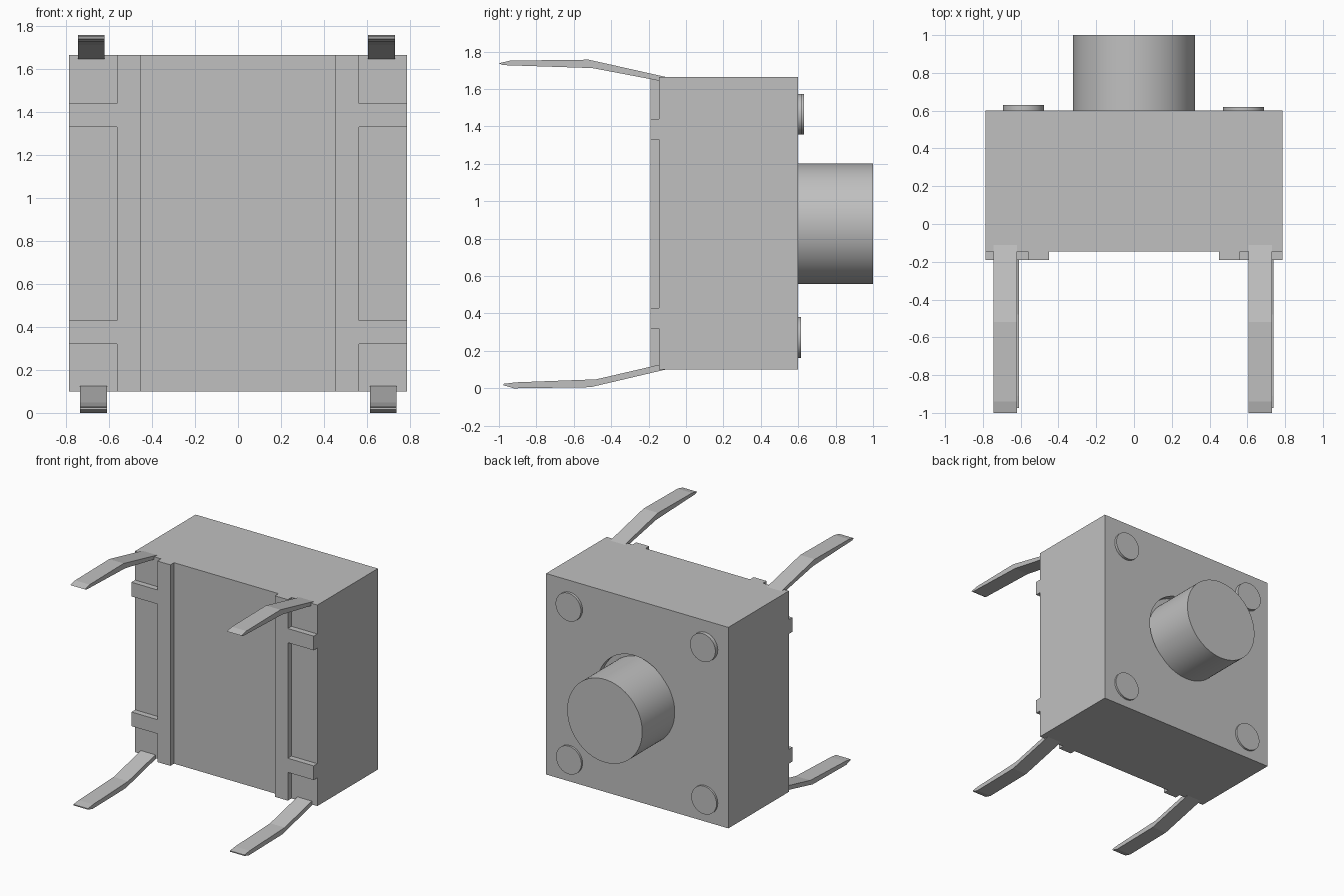
import bpy, bmesh, math
from mathutils import Matrix

old = bpy.data.objects.get("Cube")
if old:
    bpy.data.objects.remove(old, do_unlink=True)

GREY = (0.527, 0.527, 0.527, 1)
grey = bpy.data.materials.new("plain grey")
grey.use_nodes = True
grey.diffuse_color = GREY
grey.node_tree.nodes["Principled BSDF"].inputs["Base Color"].default_value = GREY


def finish(name, bm, smooth=False):
    bmesh.ops.recalc_face_normals(bm, faces=bm.faces[:])
    mesh = bpy.data.meshes.new(name)
    bm.to_mesh(mesh)
    bm.free()
    mesh.materials.append(grey)
    ob = bpy.data.objects.new(name, mesh)
    bpy.context.collection.objects.link(ob)
    if smooth:
        bpy.ops.object.select_all(action='DESELECT')
        ob.select_set(True)
        bpy.context.view_layer.objects.active = ob
        bpy.ops.object.shade_smooth_by_angle(angle=math.radians(30))
    return ob


def box(name, x, y, z):
    """Box from (low, high) ranges."""
    bm = bmesh.new()
    bmesh.ops.create_cube(bm, size=1)
    for v in bm.verts:
        v.co = [sum(r) / 2 + c * (r[1] - r[0]) for c, r in zip(v.co, (x, y, z))]
    return finish(name, bm)


def disc(name, x, z, radius, y0, y1, sides=64):
    """Cylinder running along y."""
    bm = bmesh.new()
    place = Matrix.Translation((x, (y0 + y1) / 2, z)) @ Matrix.Rotation(math.pi / 2, 4, 'X')
    bmesh.ops.create_cone(bm, cap_ends=True, segments=sides, radius1=radius,
                          radius2=radius, depth=y1 - y0, matrix=place)
    return finish(name, bm, True)


def strip(name, profile, x0, x1):
    """Side profile of (y, z) points extruded across x."""
    bm = bmesh.new()
    face = bm.faces.new([bm.verts.new((x0, y, z)) for y, z in profile])
    out = bmesh.ops.extrude_face_region(bm, geom=[face])["geom"]
    moved = [g for g in out if isinstance(g, bmesh.types.BMVert)]
    bmesh.ops.translate(bm, verts=moved, vec=(x1 - x0, 0, 0))
    return finish(name, bm)


BOTTOM, TOP, MID = 0.10, 1.665, 0.88
HALF = 0.785

# Housing and cover plate
box("housing", (-HALF, HALF), (-0.145, 0.55), (BOTTOM, TOP))
cover = box("cover_plate", (-HALF, HALF), (0.55, 0.6), (BOTTOM, TOP))

# Slightly off-centre button opening in the cover
cutter = disc("opening_cutter", 0.025, MID + 0.025, 0.325, 0.5, 0.7)
cutter.hide_render = True
cutter.hide_set(True)
cut = cover.modifiers.new("opening", 'BOOLEAN')
cut.object = cutter
cut.solver = 'EXACT'

# Round push button
disc("push_button", 0, MID, 0.323, 0.54, 1.0, 96)

# Four rivet heads
for name, x, z, end in (("upper_left", 0.58, 1.465, 0.62),
                        ("upper_right", -0.585, 1.465, 0.63),
                        ("lower_left", 0.58, 0.272, 0.615),
                        ("lower_right", -0.585, 0.272, 0.615)):
    disc("rivet_" + name, x, z, 0.109, 0.55, end, 48)

# Front rails with side tabs
for side, s in (("left", 1), ("right", -1)):
    box("rail_" + side, sorted((s * 0.45, s * 0.562)), (-0.19, -0.14), (BOTTOM, TOP))
    for level, z in (("upper", (1.33, 1.44)), ("lower", (0.32, 0.43))):
        box(f"tab_{level}_{side}", sorted((s * 0.555, s * HALF)), (-0.19, -0.14), z)

# Bent contact legs
upper = [(-0.11, 1.665), (-0.52, 1.757), (-0.94, 1.752), (-1.0, 1.738),
         (-0.98, 1.728), (-0.5, 1.712), (-0.12, 1.64)]
lower = [(-0.11, 0.10), (-0.51, 0.006), (-0.92, 0.0), (-0.975, 0.016),
         (-0.975, 0.024), (-0.91, 0.032), (-0.48, 0.048), (-0.11, 0.134)]
strip("leg_upper_left", upper, 0.605, 0.73)
strip("leg_upper_right", upper, -0.745, -0.62)
strip("leg_lower_left", lower, 0.613, 0.738)
strip("leg_lower_right", lower, -0.735, -0.61)
